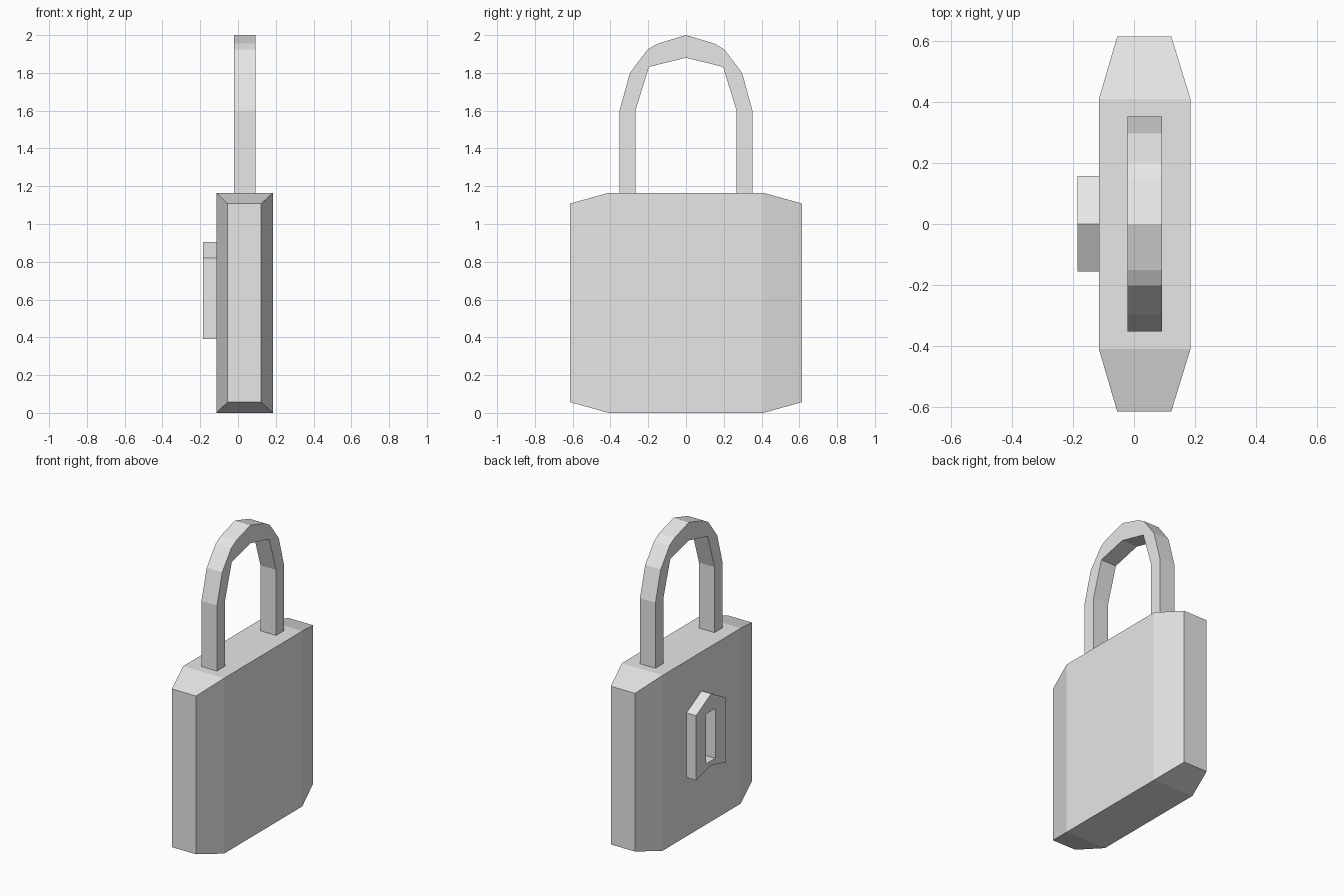
import bpy
import bmesh

cube = bpy.data.objects.get("Cube")
if cube:
    bpy.data.objects.remove(cube, do_unlink=True)

# Single flat grey
grey = bpy.data.materials.new("light_grey")
grey.use_nodes = True
colour = (0.8, 0.8, 0.8, 1)
grey.diffuse_color = colour
grey.node_tree.nodes["Principled BSDF"].inputs["Base Color"].default_value = colour


def finish(bm, name):
    bmesh.ops.recalc_face_normals(bm, faces=bm.faces[:])
    mesh = bpy.data.meshes.new(name)
    bm.to_mesh(mesh)
    bm.free()
    mesh.materials.append(grey)
    obj = bpy.data.objects.new(name, mesh)
    bpy.context.collection.objects.link(obj)
    return obj


def ring(bm, points):
    return [bm.verts.new(p) for p in points]


def bridge(bm, a, b):
    n = len(a)
    for i in range(n):
        j = (i + 1) % n
        bm.faces.new((a[i], a[j], b[j], b[i]))


def mirrored(half):
    """Mirror a (y, z) half profile that starts on y = 0."""
    return [(-y, z) for y, z in reversed(half) if y > 0] + half


# Body: block tapering towards both ends
bm = bmesh.new()
wide = (-0.115, 0.185, 0.0, 1.165)
narrow = (-0.055, 0.122, 0.057, 1.108)
rings = []
for y, (x0, x1, z0, z1) in ((-0.615, narrow), (-0.41, wide), (0.41, wide), (0.615, narrow)):
    rings.append(ring(bm, [(x0, y, z0), (x1, y, z0), (x1, y, z1), (x0, y, z1)]))
for a, b in zip(rings, rings[1:]):
    bridge(bm, a, b)
bm.faces.new(rings[0])
bm.faces.new(rings[-1])
finish(bm, "body")

# Shackle: faceted arch profile extruded across the thickness
outer = mirrored([(0, 2.0), (0.15, 1.955), (0.202, 1.925), (0.297, 1.8), (0.352, 1.6), (0.352, 1.16)])
inner = mirrored([(0, 1.88), (0.196, 1.832), (0.268, 1.6), (0.268, 1.16)])
profile = outer + inner[::-1]
bm = bmesh.new()
sides = [ring(bm, [(x, y, z) for y, z in profile]) for x in (-0.022, 0.092)]
bridge(bm, *sides)
for side in sides:
    bm.faces.new(side)
finish(bm, "shackle")

# Keyhole plate: pointed frame around a rectangular slot
frame = [(0.158, 0.39), (0.158, 0.82), (0, 0.905), (-0.155, 0.82), (-0.155, 0.39), (0, 0.43)]
slot = [(0.053, 0.46), (0.053, 0.79), (0, 0.79), (-0.043, 0.79), (-0.043, 0.46), (0, 0.46)]
bm = bmesh.new()
loops = [ring(bm, [(x, y, z) for y, z in shape])
         for x, shape in ((-0.115, frame), (-0.185, frame), (-0.185, slot), (-0.115, slot))]
for i in range(4):
    bridge(bm, loops[i], loops[(i + 1) % 4])
finish(bm, "keyhole_plate")
